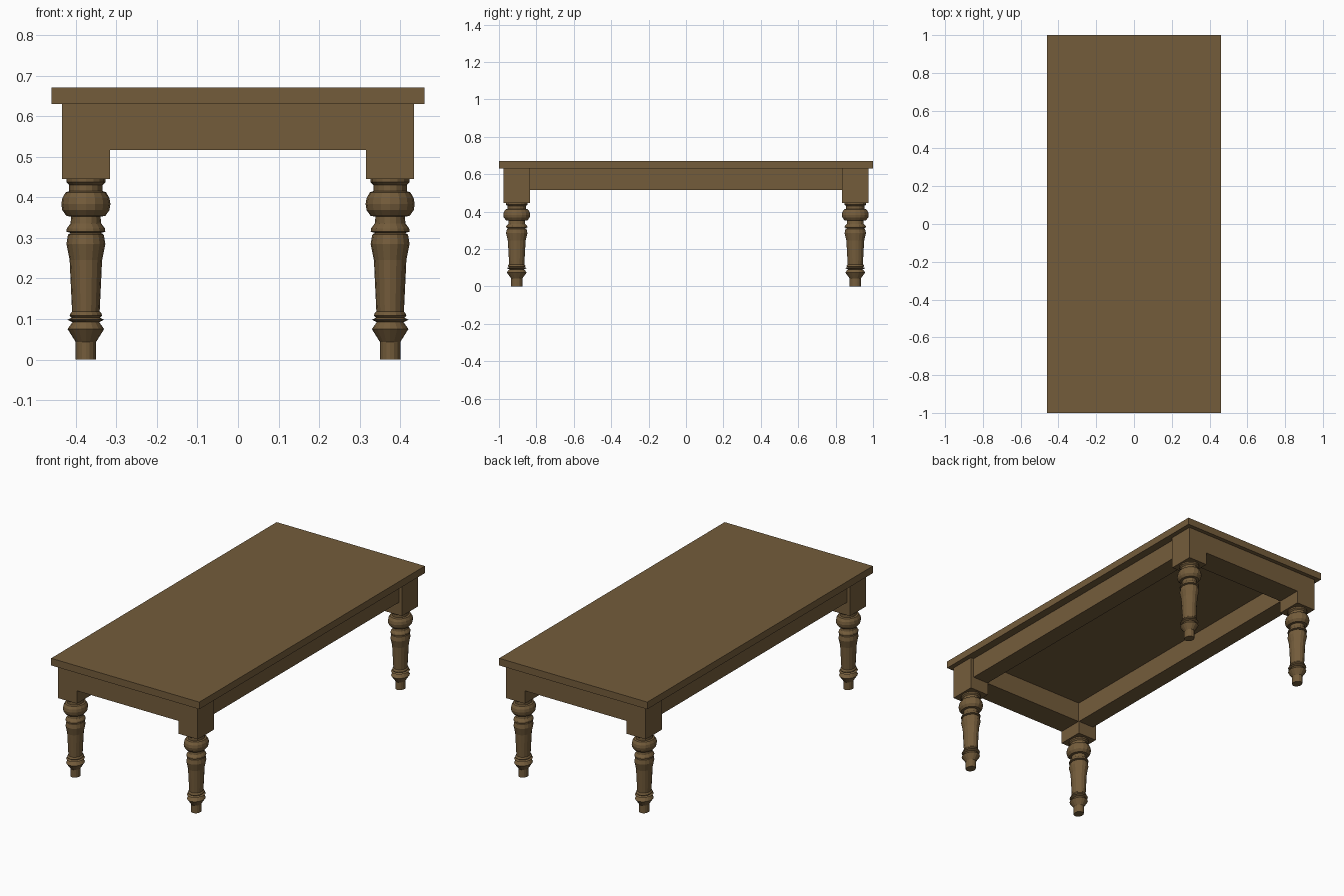
import bpy, bmesh, math

if "Cube" in bpy.data.objects:
    bpy.data.objects.remove(bpy.data.objects["Cube"])

wood = bpy.data.materials.new("brown wood")
wood.diffuse_color = (0.175, 0.108, 0.044, 1)
wood.use_nodes = True
wood.node_tree.nodes["Principled BSDF"].inputs["Base Color"].default_value = wood.diffuse_color


def finish(name, bm):
    bmesh.ops.recalc_face_normals(bm, faces=bm.faces)
    mesh = bpy.data.meshes.new(name)
    bm.to_mesh(mesh)
    bm.free()
    mesh.materials.append(wood)
    obj = bpy.data.objects.new(name, mesh)
    bpy.context.collection.objects.link(obj)
    return obj


def box(name, x0, x1, y0, y1, z0, z1):
    bm = bmesh.new()
    bmesh.ops.create_cube(bm, size=1)
    for v in bm.verts:
        v.co = (x1 if v.co.x > 0 else x0,
                y1 if v.co.y > 0 else y0,
                z1 if v.co.z > 0 else z0)
    return finish(name, bm)


# turned leg, slightly stretched along y
def turned(name, profile, cx, cy, sides=16, stretch=1.19):
    bm = bmesh.new()
    rings = []
    for r, z in profile:
        rings.append([bm.verts.new((
            cx + r * math.cos(2 * math.pi * i / sides),
            cy + r * stretch * math.sin(2 * math.pi * i / sides), z))
            for i in range(sides)])
    for a, b in zip(rings, rings[1:]):
        for i in range(sides):
            j = (i + 1) % sides
            bm.faces.new((a[i], a[j], b[j], b[i]))
    bm.faces.new(rings[0][::-1])
    bm.faces.new(rings[-1])
    return finish(name, bm)


LEG = [(0.025, 0), (0.025, 0.043), (0.045, 0.075), (0.033, 0.092),
       (0.045, 0.098), (0.035, 0.103), (0.040, 0.108), (0.038, 0.114),
       (0.034, 0.118), (0.040, 0.245), (0.048, 0.285), (0.044, 0.308),
       (0.037, 0.312), (0.048, 0.315), (0.047, 0.323), (0.038, 0.335),
       (0.036, 0.352), (0.048, 0.354), (0.058, 0.368), (0.0605, 0.383),
       (0.058, 0.398), (0.050, 0.412), (0.041, 0.415), (0.041, 0.430),
       (0.048, 0.437), (0.048, 0.445)]

# table top
box("table_top", -0.46, 0.46, -1, 1, 0.63, 0.67)

# corner blocks and legs
for sy, end in ((-1, "front"), (1, "back")):
    for sx, side in ((-1, "left"), (1, "right")):
        xs = sorted((sx * 0.316, sx * 0.434))
        ys = sorted((sy * 0.834, sy * 0.977))
        box(f"{end}_{side}_block", *xs, *ys, 0.445, 0.63)
        turned(f"{end}_{side}_leg", LEG, sx * 0.375, sy * 0.905)

# end aprons, flush with the blocks
for sy, end in ((-1, "front"), (1, "back")):
    ys = sorted((sy * 0.836, sy * 0.977))
    box(f"{end}_apron", -0.316, 0.316, *ys, 0.517, 0.63)

# long side aprons, set back from the blocks
for sx, side in ((-1, "left"), (1, "right")):
    xs = sorted((sx * 0.318, sx * 0.415))
    box(f"{side}_apron", *xs, -0.834, 0.834, 0.517, 0.63)
